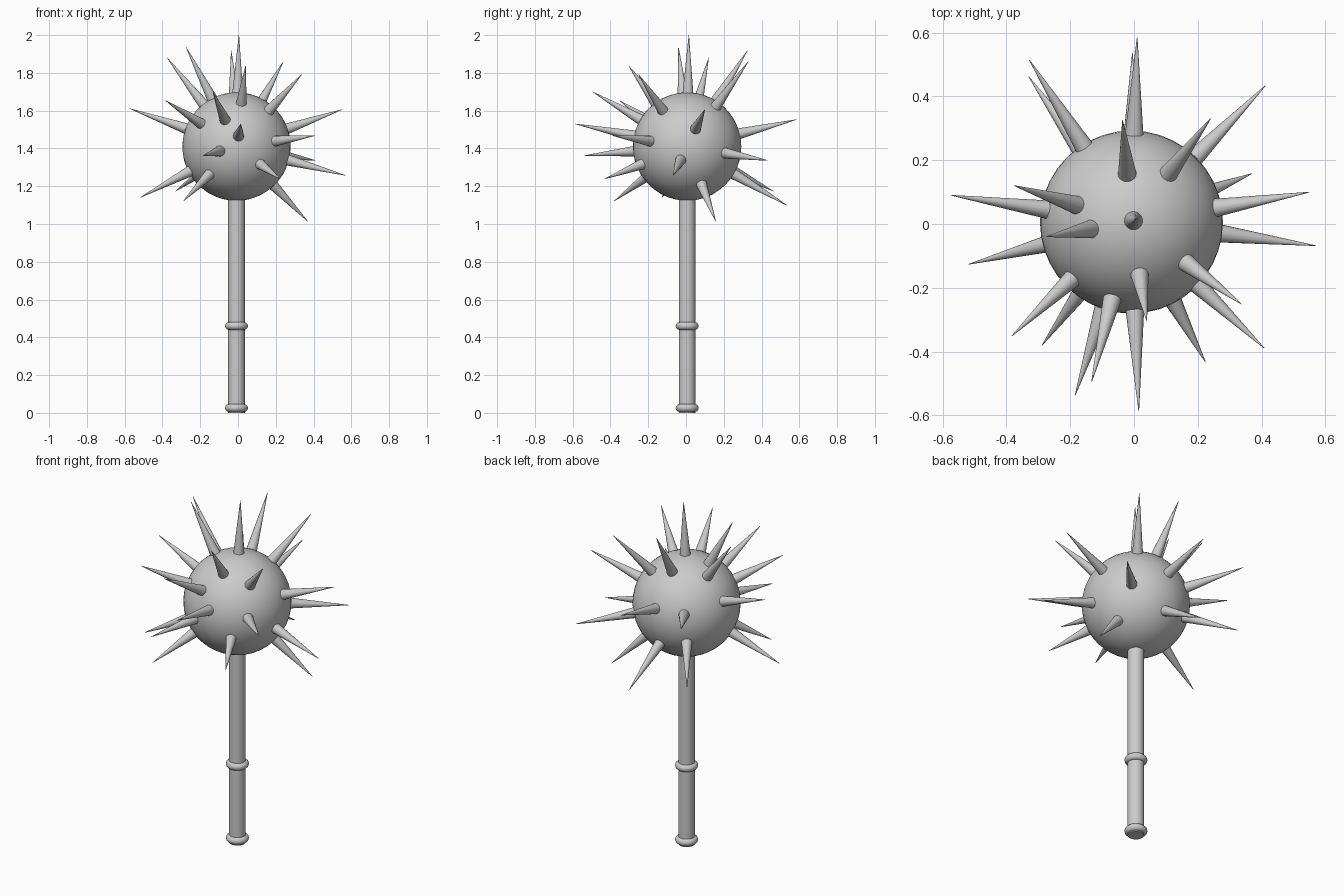
import bpy, math
from mathutils import Vector

CX, CY, CZ, R = -0.008, 0.006, 1.41, 0.287
C = Vector((CX, CY, CZ))


def finish(name, angle=40):
    ob = bpy.context.object
    ob.name = name
    bpy.ops.object.shade_smooth_by_angle(angle=math.radians(angle))
    return ob


# Round head
bpy.ops.mesh.primitive_ico_sphere_add(subdivisions=4, radius=R, location=C)
finish("head")

# Straight handle running up into the head
bpy.ops.mesh.primitive_cylinder_add(vertices=24, radius=0.044, depth=1.2,
                                    location=(CX, CY, 0.6))
finish("handle")

# Rounded grip rings
for name, z in (("pommel_ring", 0.026), ("grip_ring", 0.46)):
    bpy.ops.mesh.primitive_torus_add(major_radius=0.04, minor_radius=0.021,
                                     major_segments=32, minor_segments=12,
                                     location=(CX, CY, z))
    finish(name)

# Spike tips; every spike points straight out from the head centre
tips = [
    (0.005, 0.015, 2.0),
    # upper ring
    (-0.275, -0.04, 1.936), (-0.036, 0.325, 1.918), (0.24, 0.33, 1.86),
    (-0.375, 0.12, 1.88), (0.04, -0.303, 1.837), (0.337, -0.251, 1.791),
    # upper middle
    (-0.133, -0.495, 1.70), (-0.383, -0.351, 1.653), (-0.573, 0.09, 1.611),
    (0.55, 0.10, 1.606), (0.01, 0.585, 1.553), (-0.328, 0.514, 1.535),
    (0.015, -0.587, 1.53),
    # lower middle
    (0.408, -0.389, 1.468), (-0.185, -0.538, 1.362), (0.412, 0.434, 1.336),
    (0.57, -0.068, 1.257), (0.224, -0.433, 1.238),
    # lower ring
    (-0.33, 0.462, 1.174), (-0.518, -0.126, 1.14), (-0.288, -0.38, 1.122),
    (-0.005, 0.536, 1.098), (0.37, 0.158, 1.013),
]
for i, tip in enumerate(tips):
    d = Vector(tip) - C
    start = 0.26                       # base sits just inside the head
    length = d.length - start
    n = d.normalized()
    bpy.ops.mesh.primitive_cone_add(
        vertices=16, radius1=0.031, radius2=0.001, depth=length,
        location=C + n * (start + length / 2),
        rotation=n.to_track_quat('Z', 'Y').to_euler())
    finish(f"spike_{i + 1:02d}")
